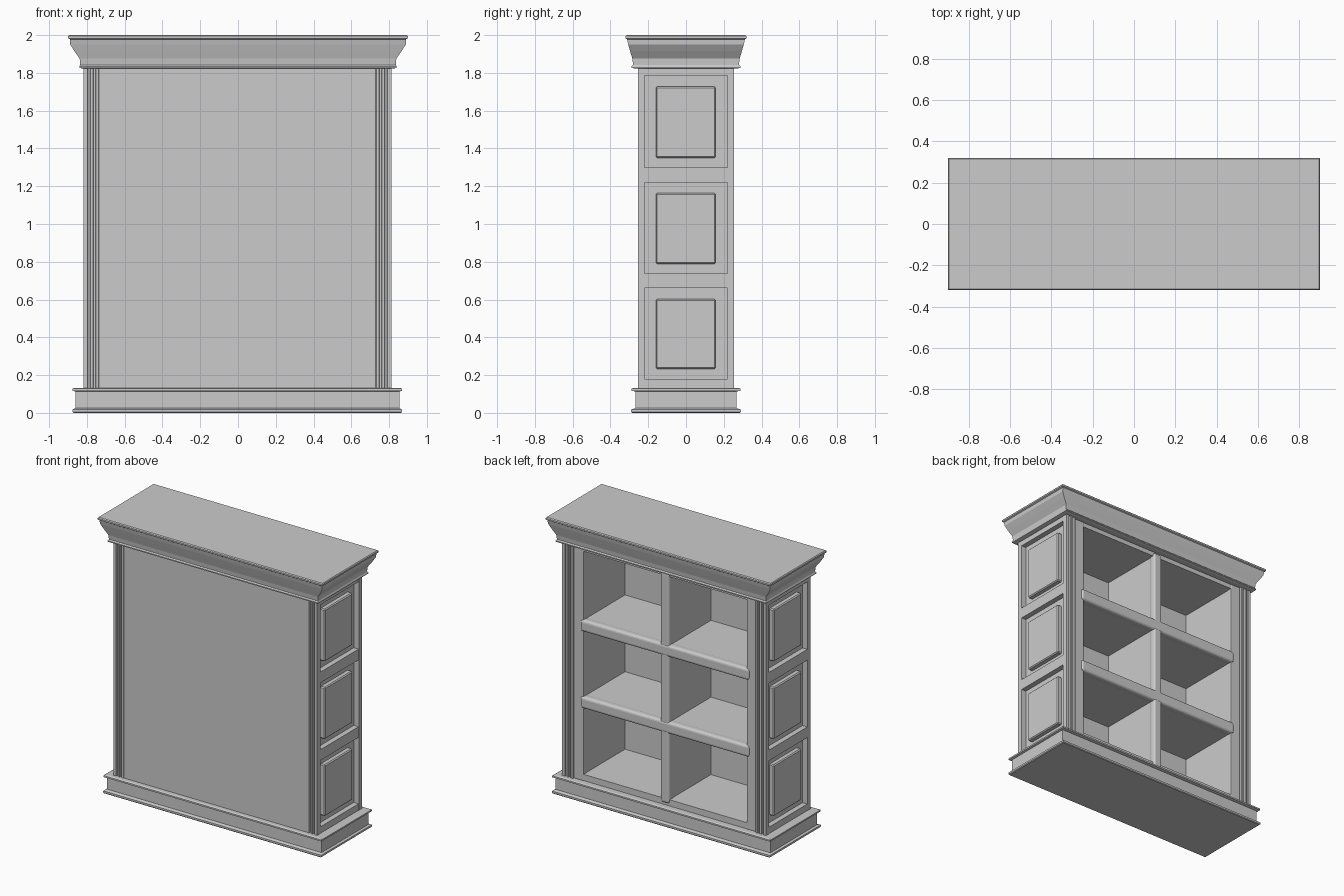
import bpy, bmesh

if "Cube" in bpy.data.objects:
    bpy.data.objects.remove(bpy.data.objects["Cube"])

CX = -0.003  # carcass sits a hair left of the cornice


def finish(name, bm):
    bmesh.ops.recalc_face_normals(bm, faces=bm.faces)
    me = bpy.data.meshes.new(name)
    bm.to_mesh(me)
    bm.free()
    ob = bpy.data.objects.new(name, me)
    bpy.context.collection.objects.link(ob)
    return ob


def box(name, x, y, z, bevel=0.0, segments=1):
    """Box from (min, max) ranges, optionally bevelled."""
    bm = bmesh.new()
    bmesh.ops.create_cube(bm, size=1)
    for v in bm.verts:
        v.co = [(r[0] + r[1]) / 2 + c * (r[1] - r[0]) for r, c in zip((x, y, z), v.co)]
    ob = finish(name, bm)
    if bevel:
        m = ob.modifiers.new("bevel", 'BEVEL')
        m.width, m.segments = bevel, segments
    return ob


def stack(name, levels, cx=0.0):
    """Rectangular moulding: each level is half width, half depth, height."""
    bm = bmesh.new()
    rings = [[bm.verts.new((cx + sx * w, sy * d, z))
              for sx, sy in ((-1, -1), (1, -1), (1, 1), (-1, 1))] for w, d, z in levels]
    for a, b in zip(rings, rings[1:]):
        for i in range(4):
            j = (i + 1) % 4
            bm.faces.new((a[i], a[j], b[j], b[i]))
    bm.faces.new(rings[0])
    bm.faces.new(rings[-1])
    return finish(name, bm)


def prism(name, pts, z0, z1):
    """Extrude an xy outline upwards."""
    bm = bmesh.new()
    f = bm.faces.new([bm.verts.new((x, y, z0)) for x, y in pts])
    ext = bmesh.ops.extrude_face_region(bm, geom=[f])
    for v in ext["geom"]:
        if isinstance(v, bmesh.types.BMVert):
            v.co.z = z1
    return finish(name, bm)


# Base plinth and crown cornice
stack("base_plinth", [(.866, .286, 0), (.872, .29, .005), (.872, .29, .018), (.858, .267, .025),
                      (.858, .267, .113), (.872, .288, .117), (.872, .288, .128), (.862, .278, .133)], CX)
stack("cornice", [(.82, .27, 1.822), (.84, .288, 1.827), (.84, .288, 1.835), (.836, .28, 1.843),
                  (.838, .284, 1.875), (.866, .296, 1.915), (.888, .306, 1.95), (.89, .312, 1.978),
                  (.9, .32, 1.983), (.9, .32, 1.994), (.895, .314, 2.0)])

# Front panel (closed face) and inner floor and ceiling
Z0, Z1 = .13, 1.825
box("front_panel", (CX - .735, CX + .735), (-.252, -.235), (Z0, Z1))
box("cabinet_floor", (CX - .73, CX + .73), (-.24, .24), (Z0, .178))
box("cabinet_ceiling", (CX - .73, CX + .73), (-.24, .24), (1.79, Z1))

# Shelves and central divider, with rounded nosings on the open face
for i, z in enumerate((.7, 1.255)):
    box(f"shelf_{i}", (CX - .66, CX + .66), (-.24, .225), (z - .038, z + .038))
    box(f"shelf_nosing_{i}", (CX - .675, CX + .675), (.2, .254), (z - .042, z + .042), .018, 3)
box("divider", (CX - .032, CX + .032), (-.24, .225), (.17, 1.8))
box("divider_nosing", (CX - .036, CX + .036), (.2, .251), (.15, 1.815), .016, 3)

PANELS = ((.18, .66), (.737, 1.22), (1.298, 1.785))
RAILS = ((Z0, .18), (.66, .737), (1.22, 1.298), (1.785, Z1))

# Fluted pilaster outline: corner block with two grooves across its outer face
outline = [(.815, .22), (.815, .255)]
for g in (.786, .757):
    outline += [(g + .008, .255), (g + .005, .243), (g - .005, .243), (g - .008, .255)]
outline += [(.735, .255), (.728, .248), (.728, .22)]

for s, side in ((-1, "left"), (1, "right")):
    def xr(a, b):
        return tuple(sorted((CX + s * a, CX + s * b)))
    for t, face in ((-1, "front"), (1, "back")):
        prism(f"pilaster_{side}_{face}", [(CX + s * x, t * y) for x, y in outline], Z0, Z1 - .001)
    # Side wall and the stile beside the openings
    box(f"side_wall_{side}", xr(.655, .775), (-.237, .225), (Z0, Z1))
    box(f"stile_{side}", xr(.652, .73), (.2, .243), (Z0, Z1), .006, 2)
    # Rails and raised panels
    for i, z in enumerate(RAILS):
        box(f"side_rail_{side}_{i}", xr(.765, .813), (-.222, .222), z)
    for i, (a, b) in enumerate(PANELS):
        box(f"side_panel_{side}_{i}", xr(.765, .810), (-.16, .157), (a + .052, b - .057), .007)
